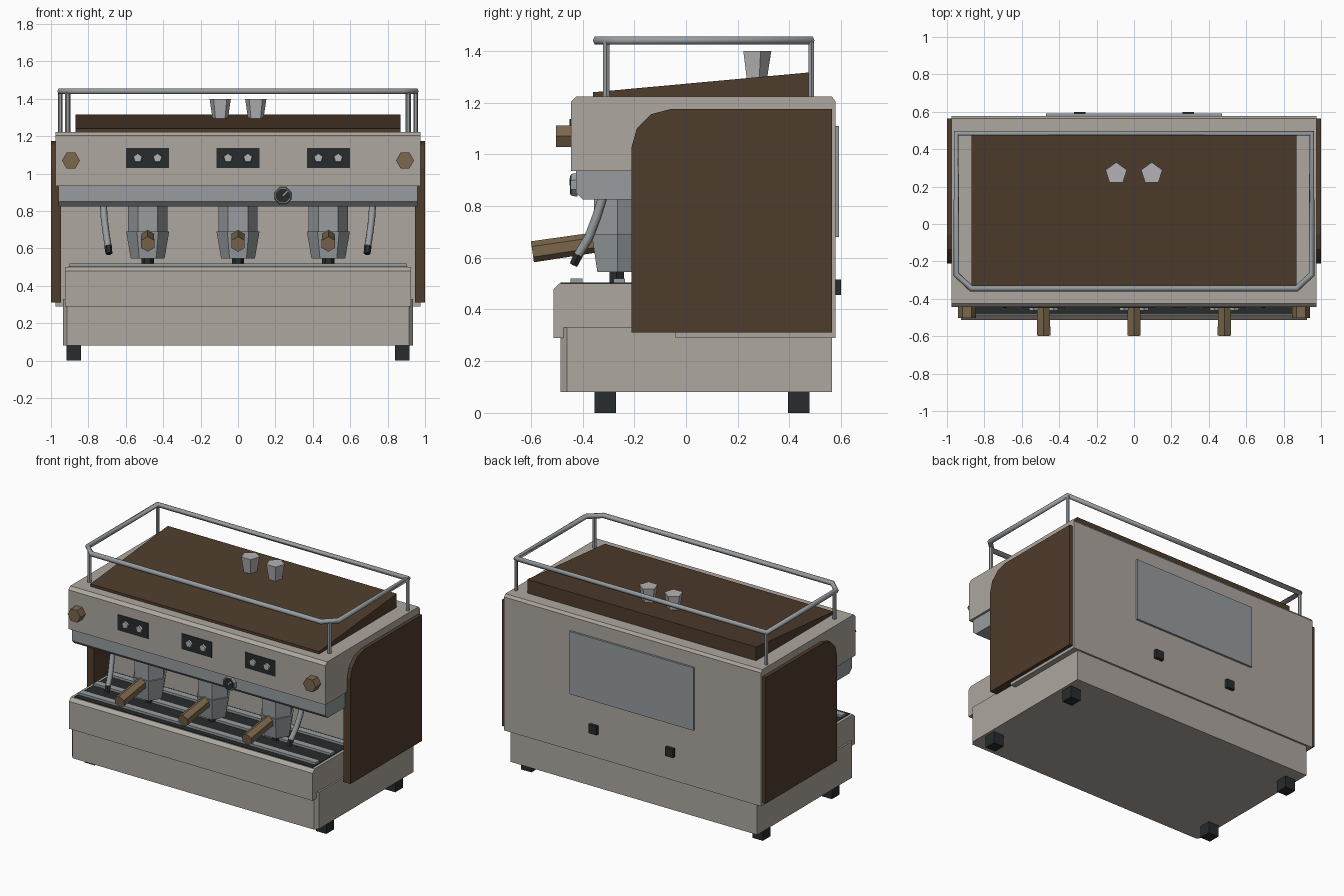
import bpy, bmesh
from math import cos, sin, radians, pi
from mathutils import Vector

if "Cube" in bpy.data.objects:
    bpy.data.objects.remove(bpy.data.objects["Cube"])


def mat(name, rgb):
    m = bpy.data.materials.new(name)
    m.diffuse_color = (*rgb, 1)
    m.use_nodes = True
    m.node_tree.nodes["Principled BSDF"].inputs["Base Color"].default_value = m.diffuse_color
    return m


SHELL = mat("warm_grey_shell", (0.42, 0.385, 0.345))
STEEL = mat("steel", (0.31, 0.335, 0.35))
PALE = mat("pale_ceramic", (0.45, 0.45, 0.46))
BROWN = mat("dark_wood", (0.078, 0.045, 0.026))
TAN = mat("light_wood", (0.20, 0.135, 0.073))
BLACK = mat("black", (0.021, 0.025, 0.025))


def finish(name, bm, material):
    bmesh.ops.recalc_face_normals(bm, faces=bm.faces)
    me = bpy.data.meshes.new(name)
    bm.to_mesh(me)
    bm.free()
    me.materials.append(material)
    ob = bpy.data.objects.new(name, me)
    bpy.context.collection.objects.link(ob)
    return ob


def loft(name, rings, material):
    """Closed solid through a list of matching rings."""
    bm = bmesh.new()
    vs = [[bm.verts.new(p) for p in ring] for ring in rings]
    n = len(rings[0])
    for a, b in zip(vs, vs[1:]):
        for i in range(n):
            j = (i + 1) % n
            bm.faces.new((a[i], a[j], b[j], b[i]))
    bm.faces.new(vs[0][::-1])
    bm.faces.new(vs[-1])
    return finish(name, bm, material)


def box(name, x, y, z, material):
    return loft(name, [[(x[0], y[0], h), (x[1], y[0], h), (x[1], y[1], h), (x[0], y[1], h)]
                       for h in z], material)


def profile(name, yz, x0, x1, material):
    """Side profile (y, z) extruded along x."""
    return loft(name, [[(x, y, z) for y, z in yz] for x in (x0, x1)], material)


def rod(name, p, q, r1, r2, sides, phase, material):
    """Tapered prism from p to q."""
    p, q = Vector(p), Vector(q)
    d = (q - p).normalized()
    u = Vector((1, 0, 0))
    u = (u - d * u.dot(d)).normalized()
    v = d.cross(u)
    angles = [radians(phase) + 2 * pi * i / sides for i in range(sides)]
    return loft(name, [[c + (u * cos(a) + v * sin(a)) * r for a in angles]
                       for c, r in ((p, r1), (q, r2))], material)


def tube(name, pts, r, material, cyclic=False):
    cu = bpy.data.curves.new(name, 'CURVE')
    cu.dimensions = '3D'
    cu.bevel_depth = r
    cu.bevel_resolution = 1
    cu.use_fill_caps = True
    sp = cu.splines.new('POLY')
    sp.points.add(len(pts) - 1)
    for point, co in zip(sp.points, pts):
        point.co = (*co, 1)
    sp.use_cyclic_u = cyclic
    cu.materials.append(material)
    ob = bpy.data.objects.new(name, cu)
    bpy.context.collection.objects.link(ob)
    bpy.ops.object.select_all(action='DESELECT')
    ob.select_set(True)
    bpy.context.view_layer.objects.active = ob
    bpy.ops.object.convert(target='MESH')


# Base with chamfered front corners
loft("base", [[(-0.936, 0.565, z), (-0.936, -0.46, z), (-0.915, -0.485, z),
               (0.915, -0.485, z), (0.936, -0.46, z), (0.936, 0.565, z)]
              for z in (0.08, 0.33)], SHELL)

# Main body with overhanging head
profile("body", [(-0.445, 0.935), (-0.445, 1.203), (-0.425, 1.223), (0.565, 1.223),
                 (0.578, 1.205), (0.578, 0.29), (-0.04, 0.29), (-0.04, 0.935)],
        -0.975, 0.975, SHELL)

# Steel strip under the head
profile("brew_strip", [(-0.425, 0.94), (-0.425, 0.85), (-0.40, 0.825),
                       (-0.03, 0.825), (-0.03, 0.94)], -0.96, 0.96, STEEL)

# Drip tray, dark grate and its bars
profile("drip_tray", [(-0.512, 0.29), (-0.512, 0.478), (-0.49, 0.50),
                      (-0.03, 0.50), (-0.03, 0.29)], -0.925, 0.925, SHELL)
box("drip_grate", (-0.905, 0.905), (-0.485, -0.035), (0.49, 0.504), BLACK)
for y in (-0.423, -0.258, -0.093):
    box("grate_bar", (-0.90, 0.90), (y - 0.023, y + 0.023), (0.50, 0.52), STEEL)

# Sloping wooden top
profile("top_board", [(-0.36, 1.215), (-0.36, 1.24), (0.48, 1.317), (0.48, 1.215)],
        -0.868, 0.868, BROWN)

# Cup rail
tube("cup_rail", [(-0.95, 0.485, 1.44), (-0.95, -0.27, 1.44), (-0.87, -0.345, 1.44),
                  (0.87, -0.345, 1.44), (0.95, -0.27, 1.44), (0.95, 0.485, 1.44)],
     0.017, STEEL, True)

# Mirrored parts
for s in (-1, 1):
    profile("side_panel", [(-0.21, 0.31), (-0.21, 1.03), (-0.19, 1.10), (-0.135, 1.155),
                           (-0.06, 1.175), (0.565, 1.175), (0.565, 0.31)],
            s * 0.947, s * 1.0, BROWN)
    rod("front_rail_post", (s * 0.91, -0.308, 1.21), (s * 0.91, -0.308, 1.44),
        0.014, 0.014, 6, 0, STEEL)
    rod("back_rail_post", (s * 0.95, 0.485, 1.21), (s * 0.95, 0.485, 1.44),
        0.012, 0.012, 6, 0, STEEL)
    for y in (-0.312, 0.436):
        box("foot", (s * 0.878 - 0.039, s * 0.878 + 0.039), (y - 0.041, y + 0.041),
            (0, 0.085), BLACK)
    rod("steam_knob", (s * 0.893, -0.44, 1.07), (s * 0.893, -0.502, 1.07),
        0.048, 0.048, 6, 0, TAN)
    tube("steam_wand", [(s * 0.72, -0.32, 0.84), (s * 0.715, -0.345, 0.76),
                        (s * 0.705, -0.375, 0.68), (s * 0.693, -0.42, 0.605)],
         0.019, STEEL)
    rod("wand_tip", (s * 0.694, -0.416, 0.612), (s * 0.69, -0.435, 0.572),
        0.021, 0.018, 6, 0, BLACK)
    rod("cup", (s * 0.095, 0.27, 1.285), (s * 0.095, 0.27, 1.40),
        0.042, 0.06, 5, 90, PALE)
    box("back_socket", (s * 0.29 - 0.03, s * 0.29 + 0.03), (0.57, 0.60),
        (0.455, 0.515), BLACK)

# Three brew groups with button panels
for x in (-0.483, 0, 0.483):
    box("button_panel", (x - 0.115, x + 0.115), (-0.45, -0.44), (1.03, 1.136), BLACK)
    for dx in (-0.053, 0.053):
        rod("button", (x + dx, -0.445, 1.083), (x + dx, -0.462, 1.083),
            0.027, 0.024, 5, 90, PALE)
    rod("group_head", (x, -0.265, 0.69), (x, -0.265, 0.83), 0.105, 0.105, 6, 0, STEEL)
    rod("filter_holder", (x, -0.265, 0.545), (x, -0.265, 0.69), 0.09, 0.115, 6, 0, STEEL)
    rod("spout", (x, -0.268, 0.505), (x, -0.268, 0.55), 0.033, 0.033, 6, 0, BLACK)
    rod("filter_handle", (x, -0.33, 0.662), (x, -0.594, 0.623), 0.039, 0.041, 6, 30, TAN)

# Pressure gauge
rod("gauge_rim", (0.24, -0.42, 0.882), (0.24, -0.445, 0.882), 0.05, 0.045, 8, 22.5, STEEL)
rod("gauge_face", (0.24, -0.44, 0.882), (0.24, -0.448, 0.882), 0.04, 0.04, 8, 22.5, BLACK)
rod("gauge_needle", (0.24, -0.447, 0.882), (0.264, -0.447, 0.906), 0.005, 0.005, 4, 45, PALE)

# Rear service panel
box("back_panel", (-0.47, 0.47), (0.57, 0.592), (0.68, 1.11), STEEL)
